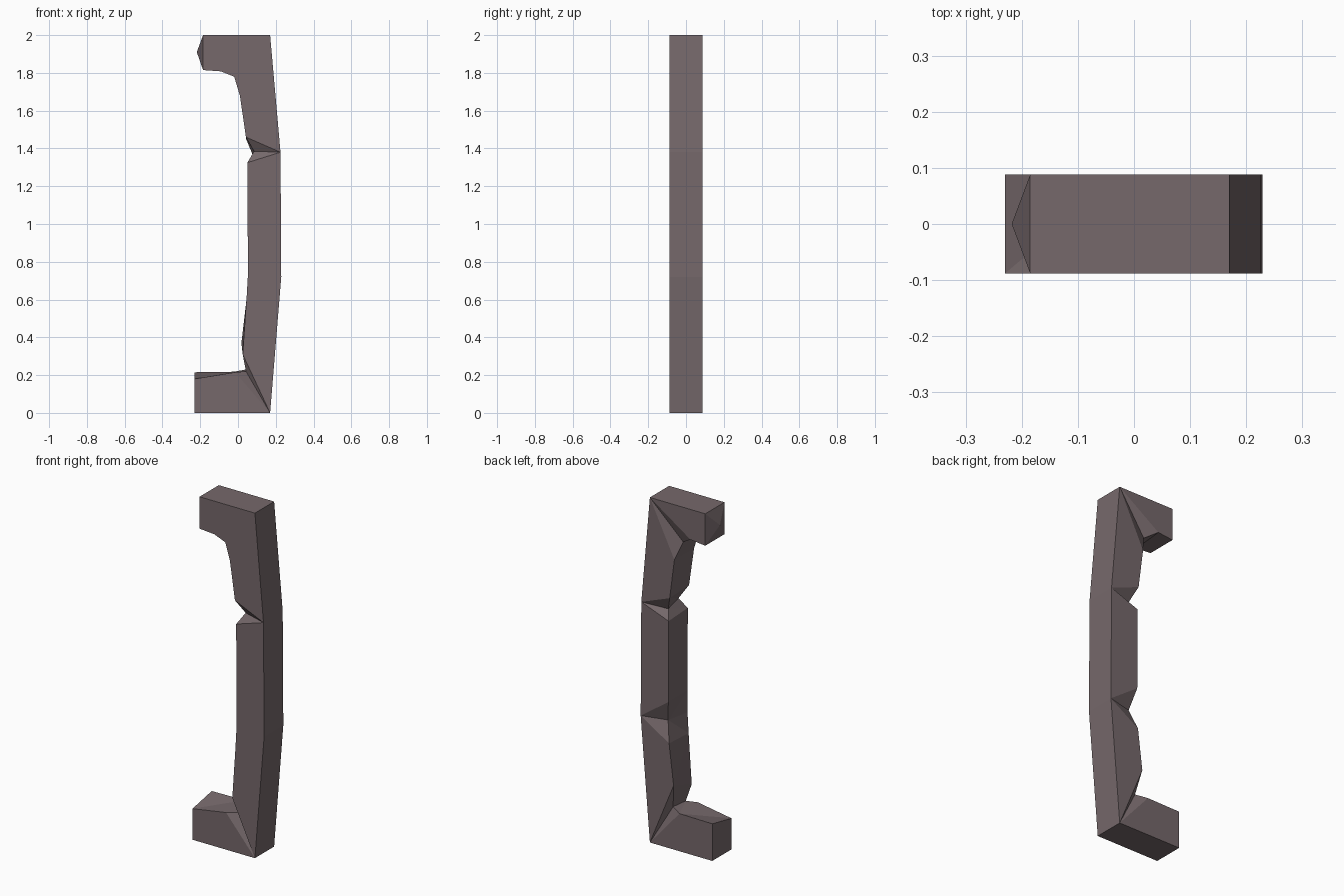
import bpy, bmesh

if "Cube" in bpy.data.objects:
    bpy.data.objects.remove(bpy.data.objects["Cube"])

D = 0.088  # half depth

# Stone colour
stone = bpy.data.materials.new("grey_brown_stone")
stone.diffuse_color = (0.18, 0.14, 0.147, 1)
stone.use_nodes = True
stone.node_tree.nodes["Principled BSDF"].inputs["Base Color"].default_value = stone.diffuse_color

# Outer edge of the frame (x, z), bottom to top
OUTER = [(0.17, 0), (0.229, 0.72), (0.225, 1.38), (0.17, 2)]

# Inner edge stations: outer index, front (x, z, chip depth), back (x, z, chip depth)
INNER = [
    (0, (-0.23, 0, 0), (-0.23, 0, 0)),
    (0, (-0.23, 0.18, 0), (-0.23, 0.215, 0)),
    (0, (-0.015, 0.215, 0), (-0.02, 0.218, 0)),
    (0, (0.042, 0.22, 0.03), (0.042, 0.23, 0.03)),      # corner chip
    (0, (0.025, 0.31, 0), (0.018, 0.37, 0)),
    (0, (0.045, 0.6, 0), (0.047, 0.607, 0)),
    (1, (0.052, 0.72, 0), (0.079, 0.72, 0.037)),        # back notch
    (1, (0.052, 0.845, 0), (0.052, 0.845, 0)),
    (1, (0.05, 1.325, 0), (0.05, 1.315, 0)),
    (2, (0.085, 1.385, 0.037), (0.078, 1.365, 0.037)),  # upper notch
    (2, (0.042, 1.46, 0), (0.043, 1.45, 0)),
    (3, (0.01, 1.68, 0), (0.013, 1.68, 0)),
    (3, (-0.02, 1.78, 0), (-0.02, 1.78, 0.034)),        # upper corner chip
    (3, (-0.09, 1.808, 0), (-0.09, 1.825, 0)),
    (3, (-0.185, 1.815, 0), (-0.185, 1.815, 0)),
    (3, (-0.185, 2, 0), (-0.185, 2, 0)),
]

bm = bmesh.new()
outer, inner = [], []
for k, s in ((1, -1), (2, 1)):
    outer.append([bm.verts.new((x, s * D, z)) for x, z in OUTER])
    inner.append([bm.verts.new((st[k][0], s * (D - st[k][2]), st[k][1])) for st in INNER])

# Front and back sides: fans from the outer edge to the inner stations
for o, n in zip(outer, inner):
    for i in range(len(INNER) - 1):
        a, b = INNER[i][0], INNER[i + 1][0]
        if a != b:
            bm.faces.new((n[i], o[a], o[b]))
        bm.faces.new((n[i], o[b], n[i + 1]))

# Outer face
for i in range(3):
    bm.faces.new((outer[0][i], outer[1][i], outer[1][i + 1], outer[0][i + 1]))

# Inner face
f, b = inner
for i in range(len(f) - 2):
    bm.faces.new((f[i], b[i], b[i + 1], f[i + 1]))

# Pointed end of the upper arm
tip = bm.verts.new((-0.218, 0, 1.91))
ring = [f[-2], b[-2], b[-1], f[-1]]
for i in range(4):
    bm.faces.new((ring[i], ring[(i + 1) % 4], tip))

# Bottom and top
for i in (0, -1):
    bm.faces.new((outer[0][i], outer[1][i], b[i], f[i]))

bmesh.ops.triangulate(bm, faces=[p for p in bm.faces if len(p.verts) > 3])
bmesh.ops.recalc_face_normals(bm, faces=bm.faces)
mesh = bpy.data.meshes.new("stone_frame_half")
bm.to_mesh(mesh)
bm.free()
mesh.materials.append(stone)
bpy.context.collection.objects.link(bpy.data.objects.new("stone_frame_half", mesh))
